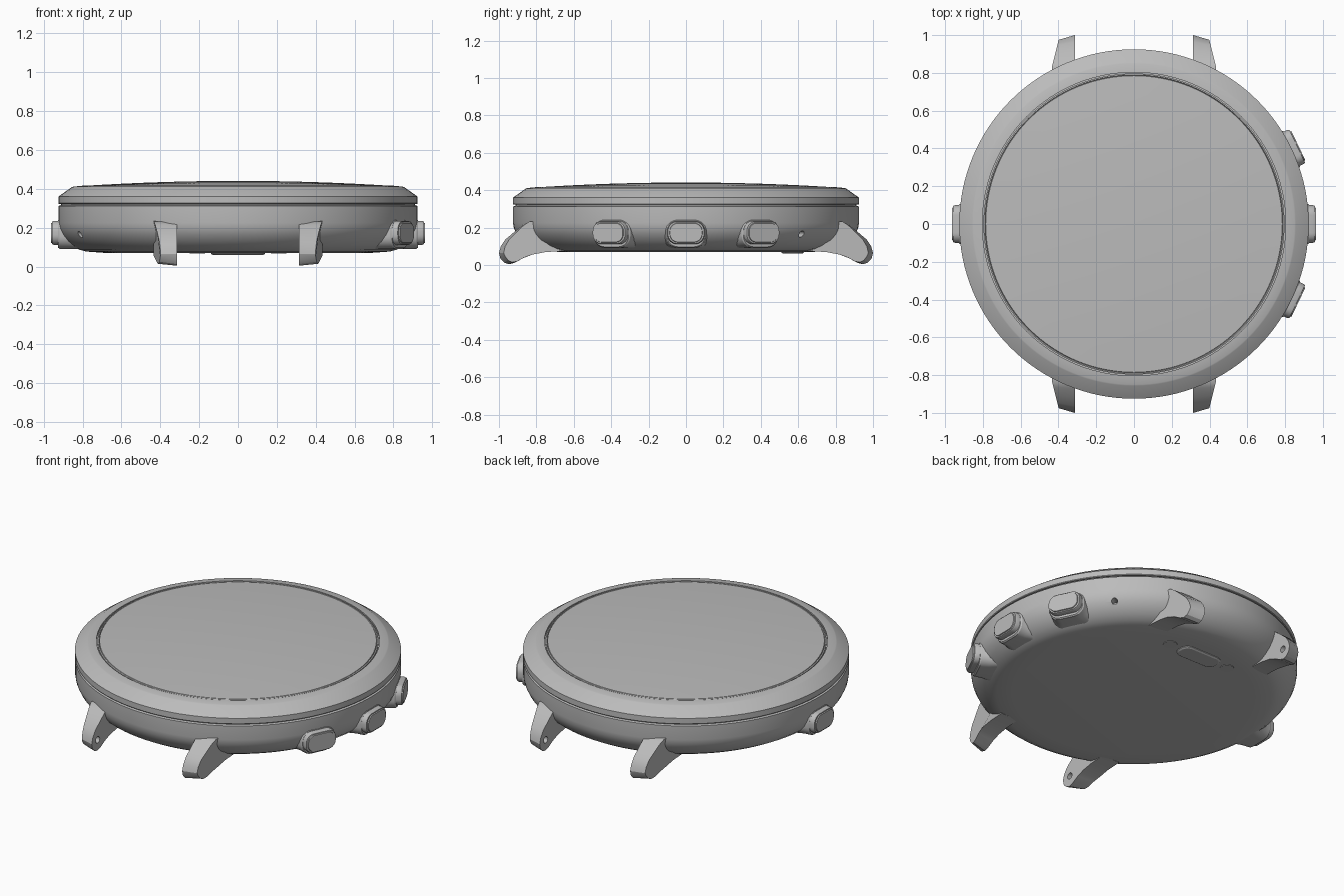
import bpy, bmesh, math
from mathutils import Matrix, Vector

if "Cube" in bpy.data.objects:
    bpy.data.objects.remove(bpy.data.objects["Cube"])

metal = bpy.data.materials.new("grey_metal")
metal.use_nodes = True
GREY = (0.5, 0.5, 0.5, 1)
metal.diffuse_color = GREY
metal.node_tree.nodes["Principled BSDF"].inputs["Base Color"].default_value = GREY


def finish(name, bm):
    bmesh.ops.recalc_face_normals(bm, faces=bm.faces)
    mesh = bpy.data.meshes.new(name)
    bm.to_mesh(mesh)
    bm.free()
    obj = bpy.data.objects.new(name, mesh)
    bpy.context.collection.objects.link(obj)
    mesh.materials.append(metal)
    return obj


def smooth(obj, degrees=28):
    bpy.ops.object.select_all(action="DESELECT")
    obj.select_set(True)
    bpy.context.view_layer.objects.active = obj
    bpy.ops.object.shade_smooth_by_angle(angle=math.radians(degrees))


def loft(name, rings, matrix=Matrix()):
    """Skin a stack of equal-length point loops and cap both ends."""
    bm = bmesh.new()
    loops = [[bm.verts.new(matrix @ Vector(p)) for p in ring] for ring in rings]
    n = len(loops[0])
    for a, b in zip(loops, loops[1:]):
        for i in range(n):
            j = (i + 1) % n
            bm.faces.new((a[i], a[j], b[j], b[i]))
    bm.faces.new(loops[0])
    bm.faces.new(loops[-1])
    return finish(name, bm)


def lathe(name, profile, segments=128):
    """Stack of circles, given as (radius, height)."""
    turns = [math.tau * i / segments for i in range(segments)]
    return loft(name, [[(r * math.cos(t), r * math.sin(t), z) for t in turns]
                       for r, z in profile])


def pill(depth, half_w, half_h, roundness=0.85, steps=8):
    """Rounded rectangle in the local yz plane."""
    r = half_h * roundness
    pts = []
    for k, (sy, sz) in enumerate([(1, 1), (-1, 1), (-1, -1), (1, -1)]):
        for s in range(steps + 1):
            t = math.pi / 2 * (k + s / steps)
            pts.append((depth, sy * (half_w - r) + r * math.cos(t),
                        sz * (half_h - r) + r * math.sin(t)))
    return pts


def drill(obj, start, direction, radius, depth):
    """Cut a round blind hole."""
    bm = bmesh.new()
    spin = Vector(direction).to_track_quat("Z", "Y").to_matrix().to_4x4()
    bmesh.ops.create_cone(bm, cap_ends=True, segments=20, radius1=radius, radius2=radius,
                          depth=2 * depth, matrix=Matrix.Translation(start) @ spin)
    cutter = finish("hole_cutter", bm)
    cutter.hide_render = True
    mod = obj.modifiers.new("hole", "BOOLEAN")
    mod.operation = "DIFFERENCE"
    mod.object = cutter
    bpy.context.view_layer.objects.active = obj
    bpy.ops.object.modifier_apply(modifier=mod.name)
    bpy.data.objects.remove(cutter)


# Case: bowl-shaped underside, straight wall, recessed neck under the bezel
case = lathe("case", [(0.68, 0.07), (0.78, 0.077), (0.815, 0.086), (0.85, 0.106),
                      (0.88, 0.131), (0.905, 0.163), (0.92, 0.195), (0.925, 0.225),
                      (0.925, 0.312), (0.912, 0.316), (0.912, 0.33)])
for degrees in (43, 206):
    t = math.radians(degrees)
    out = Vector((math.cos(t), math.sin(t), 0))
    drill(case, out * 0.905 + Vector((0, 0, 0.165)), out, 0.017, 0.05)
smooth(case)

# Bezel: wall, chamfer, gently sloped top and a step down to the glass
bezel = lathe("bezel", [(0.905, 0.322), (0.922, 0.322), (0.925, 0.326), (0.925, 0.36),
                        (0.857, 0.408), (0.85, 0.411), (0.803, 0.416), (0.803, 0.404)])
smooth(bezel, 20)

# Domed glass with a fine rim line
dome = [(0.785 * k / 8, 0.441 - 0.025 * (k / 8) ** 2) for k in range(8, 0, -1)]
glass = lathe("glass", [(0.797, 0.39), (0.797, 0.414), (0.79, 0.416), (0.787, 0.411)]
              + dome + [(0.01, 0.441)])
smooth(glass, 20)

# Lugs: side outline pulled across, tapering on the outer face
OUTLINE = [(0.65, 0.2), (0.8, 0.235), (0.838, 0.232), (0.87, 0.215), (0.92, 0.175),
           (0.965, 0.137), (0.99, 0.1), (1.0, 0.065), (0.992, 0.033), (0.972, 0.012),
           (0.945, 0.004), (0.915, 0.012), (0.87, 0.037), (0.82, 0.056), (0.75, 0.069),
           (0.65, 0.075)]


def lug(name, sx, sy):
    inner, outer = [], []
    for y, z in OUTLINE:
        tip = max(0, (y - 0.83) / 0.17)
        inner.append((sx * 0.313, sy * y, z))
        outer.append((sx * (0.435 - 0.036 * tip), sy * (y - 0.025 * tip),
                      z + 0.015 * tip * (z < 0.06)))
    obj = loft(name, [inner, outer])
    drill(obj, Vector((sx * 0.313, sy * 0.94, 0.07)), (1, 0, 0), 0.02, 0.04)
    smooth(obj)


for sx, side in ((1, "left"), (-1, "right")):
    for sy, end in ((-1, "front"), (1, "back")):
        lug(f"{end}_{side}_lug", sx, sy)

# Push buttons, each in a flared collar on the case wall
BUTTONS = {"upper": 25.5, "middle": 0, "lower": -25.5, "opposite": 180}
for label, degrees in BUTTONS.items():
    place = Matrix.Rotation(math.radians(degrees), 4, "Z") @ Matrix.Translation((0, 0, 0.168))
    collar = loft(f"{label}_button_collar",
                  [pill(0.74, 0.17, 0.077), pill(0.82, 0.135, 0.077),
                   pill(0.87, 0.115, 0.077), pill(0.918, 0.108, 0.077),
                   pill(0.926, 0.102, 0.071)], place)
    smooth(collar)
    button = loft(f"{label}_button",
                  [pill(0.9, 0.1, 0.062), pill(0.947, 0.1, 0.062),
                   pill(0.957, 0.096, 0.058), pill(0.958, 0.087, 0.052),
                   pill(0.964, 0.085, 0.05)], place @ Matrix.Translation((0, 0, 0.005)))
    smooth(button)

# Charging pad under the case, with a small contact on each side
down = Matrix.Translation((0, 0.57, 0)) @ Matrix.Rotation(math.pi / 2, 4, "Y") \
    @ Matrix.Rotation(math.pi / 2, 4, "X")
pad = loft("charging_pad", [pill(-0.09, 0.14, 0.06), pill(-0.066, 0.14, 0.06),
                            pill(-0.06, 0.13, 0.05)],
           Matrix.Translation((0, 0.57, 0)) @ Matrix(((0, 1, 0, 0), (0, 0, 1, 0),
                                                      (-1, 0, 0, 0), (0, 0, 0, 1))))
smooth(pad)
for sx, side in ((1, "left"), (-1, "right")):
    bm = bmesh.new()
    bmesh.ops.create_cone(bm, cap_ends=True, segments=24, radius1=0.04, radius2=0.04,
                          depth=0.008, matrix=Matrix.Translation((sx * 0.21, 0.57, 0.071)))
    smooth(finish(f"{side}_charging_contact", bm))
